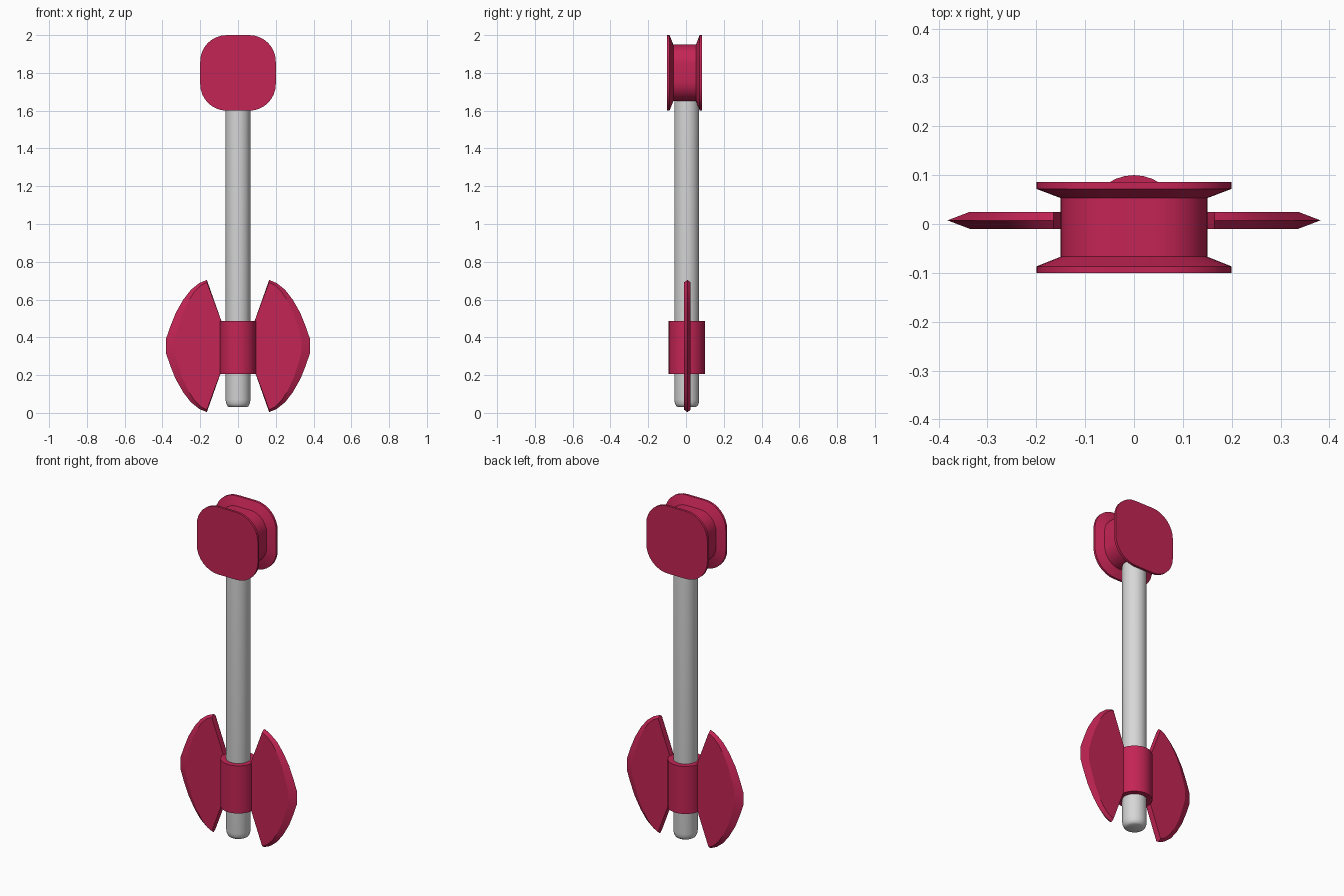
import bpy, bmesh, math

if "Cube" in bpy.data.objects:
    bpy.data.objects.remove(bpy.data.objects["Cube"])


def material(name, rgb):
    m = bpy.data.materials.new(name)
    m.use_nodes = True
    m.diffuse_color = (*rgb, 1)
    m.node_tree.nodes["Principled BSDF"].inputs["Base Color"].default_value = (*rgb, 1)
    return m


crimson = material("crimson", (0.55, 0.018, 0.092))
light_grey = material("light grey", (0.68, 0.68, 0.68))


def loft(name, rings, mat, angle=30):
    """Join equal-length rings of points into a capped solid."""
    bm = bmesh.new()
    loops = [[bm.verts.new(p) for p in ring] for ring in rings]
    n = len(loops[0])
    for a, b in zip(loops, loops[1:]):
        for i in range(n):
            j = (i + 1) % n
            bm.faces.new((a[i], a[j], b[j], b[i]))
    bm.faces.new(loops[0])
    bm.faces.new(loops[-1])
    bmesh.ops.recalc_face_normals(bm, faces=bm.faces)
    mesh = bpy.data.meshes.new(name)
    bm.to_mesh(mesh)
    bm.free()
    mesh.materials.append(mat)
    ob = bpy.data.objects.new(name, mesh)
    bpy.context.collection.objects.link(ob)
    bpy.ops.object.select_all(action="DESELECT")
    ob.select_set(True)
    bpy.context.view_layer.objects.active = ob
    bpy.ops.object.shade_smooth_by_angle(angle=math.radians(angle))
    return ob


MID_Y = 0.004


def circle(r, z, n=32):
    turn = [2 * math.pi * i / n for i in range(n)]
    return [(r * math.cos(a), MID_Y + r * math.sin(a), z) for a in turn]


def rounded_square(half, y, steps=8):
    """Upright square outline with wide round corners, facing along y."""
    r = half * 0.7
    ring = []
    for k in range(4):
        start = k * math.pi / 2
        cx = math.copysign(half - r, math.cos(start + math.pi / 4))
        cz = math.copysign(half - r, math.sin(start + math.pi / 4))
        for s in range(steps + 1):
            a = start + s / steps * math.pi / 2
            ring.append((cx + r * math.cos(a), y, 1.8 + cz + r * math.sin(a)))
    return ring


# Handle with a rounded lower end
handle = [(0.045, 0.03), (0.056, 0.036), (0.063, 0.05), (0.066, 0.07), (0.066, 1.7)]
loft("handle", [circle(r, z) for r, z in handle], light_grey, 40)

# Collar around the handle
loft("collar", [circle(0.096, z) for z in (0.205, 0.487)], crimson)

# Spool-shaped pommel: two flanges on a narrower core
spool = [(0.2, -0.1), (0.2, -0.087), (0.15, -0.067), (0.15, 0.053), (0.2, 0.072), (0.2, 0.086)]
loft("spool_pommel", [rounded_square(h, y) for h, y in spool], crimson)

# Curved blades: upper half of the cutting edge, mirrored about mid height
MID_Z = 0.354
upper = [(0.165, 0.35), (0.205, 0.333), (0.25, 0.297), (0.29, 0.245),
         (0.33, 0.175), (0.36, 0.1), (0.382, 0.035)]
edge = upper + [(x, -z) for x, z in reversed(upper)]
root = [(0.08, -0.11), (0.08, 0.11)]


def blade_ring(side, y, inset):
    """Outline of a blade, the cutting edge drawn in by the given amount."""
    pts = [(x - inset * max(0, x - 0.165) / 0.217, z * (1 - inset * 0.8)) for x, z in edge]
    return [(side * x, y, MID_Z + z) for x, z in pts + root]


for label, side in (("left", 1), ("right", -1)):
    rings = [blade_ring(side, y, i) for y, i in ((-0.01, 0.046), (0.0075, 0), (0.025, 0.046))]
    loft(label + "_blade", rings, crimson, 15)
